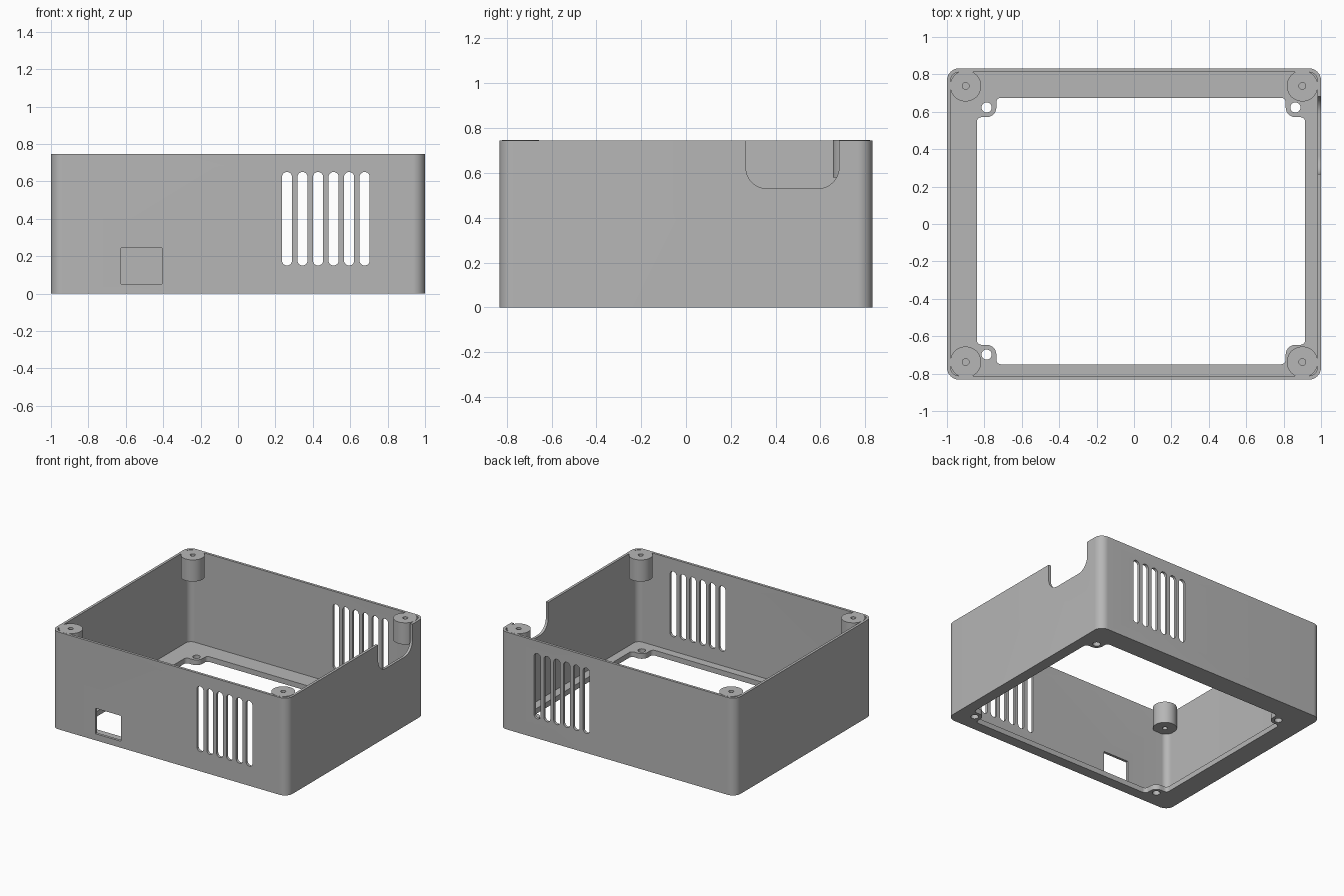
import bpy
import bmesh
from math import cos, sin, pi, radians
from mathutils import Vector

cube = bpy.data.objects.get("Cube")
if cube:
    bpy.data.objects.remove(cube)

W, D, H = 1.0, 0.832, 0.745      # half width, half depth, height
WALL, FLOOR = 0.02, 0.04

grey = bpy.data.materials.new("plain grey")
grey.use_nodes = True
grey.diffuse_color = (0.47, 0.47, 0.47, 1)
grey.node_tree.nodes["Principled BSDF"].inputs["Base Color"].default_value = grey.diffuse_color


def rounded(corners, radii, steps=12):
    """Outline of a right-angled polygon with an arc at every corner."""
    points = []
    for i, corner in enumerate(corners):
        p, r = Vector(corner), radii[i % len(radii)]
        u = (Vector(corners[i - 1]) - p).normalized()
        v = (Vector(corners[(i + 1) % len(corners)]) - p).normalized()
        for k in range(steps + 1):
            a = k / steps * pi / 2
            points.append(p + r * (u + v - v * cos(a) - u * sin(a)))
    return points


def rect(x0, x1, y0, y1, r):
    return rounded([(x0, y0), (x1, y0), (x1, y1), (x0, y1)], [r])


def disc(x, y, r):
    return rect(x - r, x + r, y - r, y + r, r)


def prism(name, outline, low, high, axis="z"):
    """Extrude an outline along an axis."""
    place = {"z": lambda a, b: (a, b, low),
             "y": lambda a, b: (a, low, b),
             "x": lambda a, b: (low, a, b)}[axis]
    bm = bmesh.new()
    for p in outline:
        bm.verts.new(place(*p))
    bmesh.ops.remove_doubles(bm, verts=bm.verts, dist=1e-5)
    bm.verts.ensure_lookup_table()
    face = bm.faces.new(list(bm.verts))
    side = bmesh.ops.extrude_face_region(bm, geom=[face])
    moved = [g for g in side["geom"] if isinstance(g, bmesh.types.BMVert)]
    shift = Vector(place(0, 0)).normalized() * 0
    shift["xyz".index(axis)] = high - low
    bmesh.ops.translate(bm, verts=moved, vec=shift)
    bmesh.ops.recalc_face_normals(bm, faces=bm.faces)
    mesh = bpy.data.meshes.new(name)
    bm.to_mesh(mesh)
    bm.free()
    mesh.materials.append(grey)
    ob = bpy.data.objects.new(name, mesh)
    bpy.context.collection.objects.link(ob)
    return ob


def activate(ob):
    bpy.ops.object.select_all(action="DESELECT")
    ob.select_set(True)
    bpy.context.view_layer.objects.active = ob


def cut(ob, *args):
    """Subtract a prism from an object and discard the cutter."""
    cutter = prism("cutter", *args)
    activate(ob)
    mod = ob.modifiers.new("cut", "BOOLEAN")
    mod.operation, mod.solver, mod.object = "DIFFERENCE", "EXACT", cutter
    bpy.ops.object.modifier_apply(modifier=mod.name)
    bpy.data.objects.remove(cutter)


def finish(ob):
    activate(ob)
    bpy.ops.object.shade_smooth_by_angle(angle=radians(30))


# Open box with rounded upright corners
case = prism("case", rect(-W, W, -D, D, 0.065), 0, H)
cut(case, rect(-W + WALL, W - WALL, -D + WALL, D - WALL, 0.045), FLOOR, H + 0.1)

# Floor opening with a rounded ear around each screw hole
left, right, front, back = -0.84, 0.915, -0.75, 0.675
INSET, EAR = 0.052, 0.052
reach = INSET + EAR
corners = []
for x, y, sx, sy in ((left, front, 1, 1), (right, front, -1, 1),
                     (right, back, -1, -1), (left, back, 1, -1)):
    ear = [(x, y + sy * reach), (x + sx * reach, y + sy * reach), (x + sx * reach, y)]
    corners += ear if sx == sy else ear[::-1]
cut(case, rounded(corners, [0.025, EAR, 0.025], 8), -0.1, FLOOR + 0.1)
for x in (left + INSET, right - INSET):
    for y in (front + INSET, back - INSET):
        cut(case, disc(x, y, 0.027), -0.1, FLOOR + 0.1)

# Vent slots through the front and back walls
for i in range(6):
    x = 0.262 + i * 0.083
    cut(case, rect(x - 0.027, x + 0.027, 0.15, 0.65, 0.027), -1, 1, "y")

# Socket opening in the front wall
cut(case, rect(-0.625, -0.407, 0.05, 0.245, 0.003), -1, -0.7, "y")

# Cable notch in the side wall
cut(case, rect(0.267, 0.683, 0.53, 1, 0.095), 0.9, 1.1, "x")
finish(case)

# Screw posts hanging in the upper corners
for x, side in ((-0.9, "right"), (0.9, "left")):
    for y, end in ((-0.738, "front"), (0.738, "back")):
        post = prism(f"{end}_{side}_post", disc(x, y, 0.083), 0.58, H + 0.001)
        cut(post, disc(x, y, 0.018), 0.5, 1)
        finish(post)
